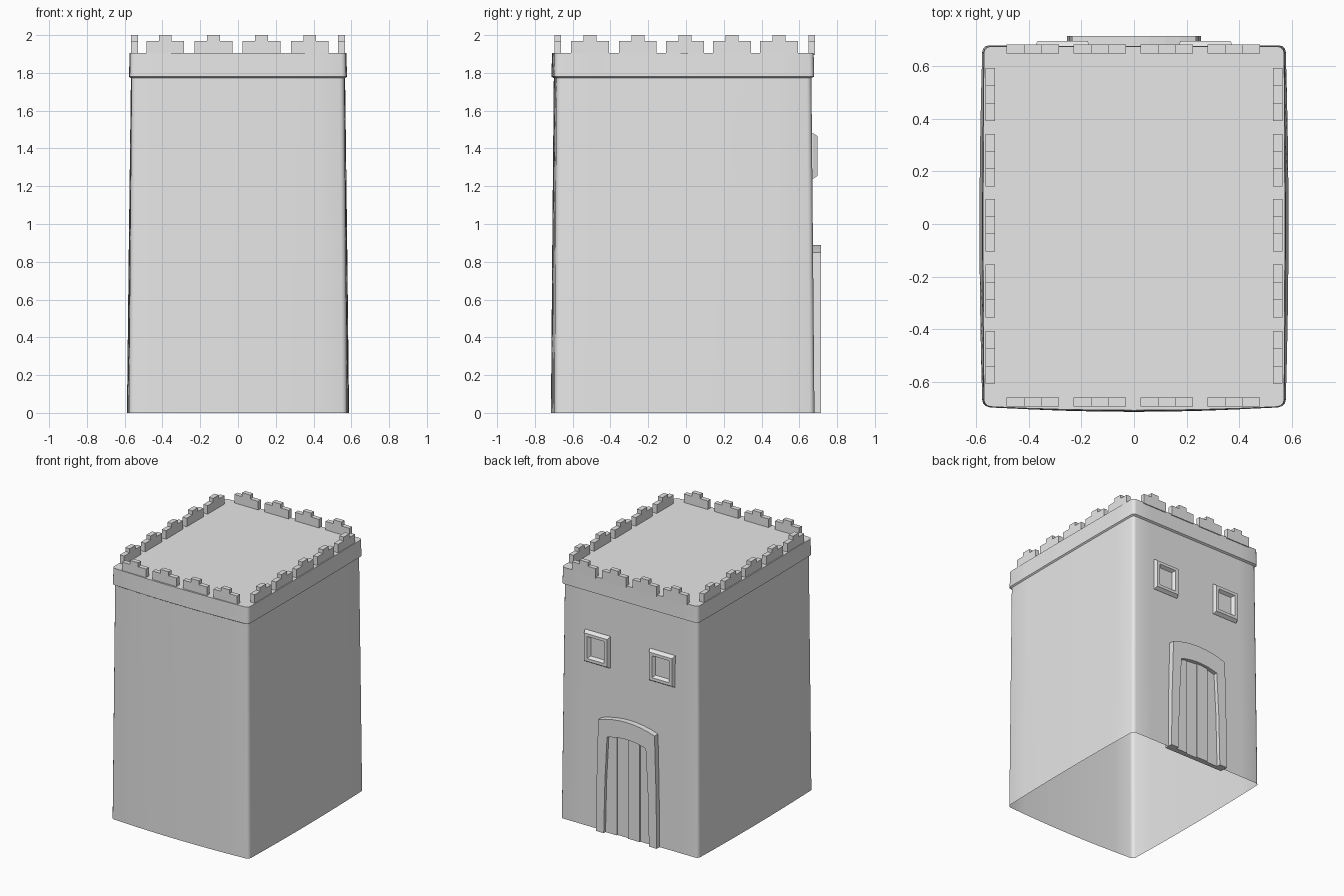
import bpy, bmesh, math

if "Cube" in bpy.data.objects:
    bpy.data.objects.remove(bpy.data.objects["Cube"])

stone = bpy.data.materials.new("pale_grey_stone")
stone.diffuse_color = (0.8, 0.8, 0.8, 1)
stone.use_nodes = True
stone.node_tree.nodes["Principled BSDF"].inputs["Base Color"].default_value = stone.diffuse_color


def finish(name, bm, smooth=False, fix_normals=True):
    if fix_normals:
        bmesh.ops.recalc_face_normals(bm, faces=bm.faces[:])
    mesh = bpy.data.meshes.new(name)
    bm.to_mesh(mesh)
    bm.free()
    mesh.materials.append(stone)
    obj = bpy.data.objects.new(name, mesh)
    bpy.context.collection.objects.link(obj)
    if smooth:
        bpy.ops.object.select_all(action='DESELECT')
        obj.select_set(True)
        bpy.context.view_layer.objects.active = obj
        bpy.ops.object.shade_smooth_by_angle(angle=math.radians(35))
    return obj


def prism(name, outline, place, d0, d1):
    """Extrude a 2D outline between depths d0 and d1; place maps (u, v, d) to xyz."""
    bm = bmesh.new()
    a = [bm.verts.new(place(u, v, d0)) for u, v in outline]
    b = [bm.verts.new(place(u, v, d1)) for u, v in outline]
    bm.faces.new(a)
    bm.faces.new(b[::-1])
    n = len(a)
    for i in range(n):
        j = (i + 1) % n
        bm.faces.new((a[i], b[i], b[j], a[j]))
    return finish(name, bm)


def plan(z, hx, y0, y1, side_bow, front_bow, r=0.025, seg=3, div=8):
    """Rounded rectangle whose front and sides bulge slightly outwards."""
    corners = [(hx - r, y0 + r, -90), (hx - r, y1 - r, 0),
               (-hx + r, y1 - r, 90), (-hx + r, y0 + r, 180)]
    arcs = []
    for cx, cy, start in corners:
        angles = [math.radians(start + 90 * k / seg) for k in range(seg + 1)]
        arcs.append([(cx + r * math.cos(t), cy + r * math.sin(t)) for t in angles])
    pts = []
    for i, arc in enumerate(arcs):
        pts += arc
        p, q = arc[-1], arcs[(i + 1) % 4][0]
        pts += [(p[0] + (q[0] - p[0]) * k / div, p[1] + (q[1] - p[1]) * k / div)
                for k in range(1, div)]
    mid, hy = (y0 + y1) / 2, (y1 - y0) / 2
    out = []
    for x, y in pts:
        bx = x + math.copysign(side_bow * (1 - ((y - mid) / hy) ** 2), x) * (abs(x) > hx - r)
        by = y - front_bow * (1 - (x / hx) ** 2) * (y < y0 + r)
        out.append((bx, by, z))
    return out


# Tower shell: open underneath, projecting parapet band, flat roof
bm = bmesh.new()
levels = [plan(0.0, 0.577, -0.695, 0.68, 0.011, 0.02),
          plan(0.9, 0.57, -0.69, 0.672, 0.008, 0.018),
          plan(1.772, 0.563, -0.685, 0.664, 0.004, 0.015),
          plan(1.780, 0.573, -0.697, 0.678, 0.004, 0.016),
          plan(1.905, 0.571, -0.694, 0.676, 0.003, 0.015)]
rings = [[bm.verts.new(p) for p in level] for level in levels]
for lo, hi in zip(rings, rings[1:]):
    for i in range(len(lo)):
        j = (i + 1) % len(lo)
        bm.faces.new((lo[i], lo[j], hi[j], hi[i]))
bm.faces.new(rings[-1])
finish("tower_walls", bm, smooth=True, fix_normals=False)

# Stepped battlements around the roof edge
step = [(-0.1, 1.895), (0.1, 1.895), (0.1, 1.97), (0.034, 1.97),
        (0.034, 2.0), (-0.034, 2.0), (-0.034, 1.97), (-0.1, 1.97)]
for x in (-0.385, -0.13, 0.125, 0.38):
    for label, d0, d1 in (("front", -0.695, -0.661), ("back", 0.649, 0.683)):
        prism(label + "_merlon", step, lambda u, v, d, x=x: (x + u, d, v), d0, d1)
for y in (-0.508, -0.255, -0.005, 0.243, 0.493):
    for label, s in (("left", -1), ("right", 1)):
        prism(label + "_merlon", step, lambda u, v, d, y=y: (d, y + u, v), s * 0.53, s * 0.566)


def back_place(u, v, d):
    return (u, d, v)


# Door surround with tapered jambs and a shallow arch
def arch(half, spring, rise, n=8):
    return [(half * (1 - 2 * k / n), spring + rise * (1 - (1 - 2 * k / n) ** 2))
            for k in range(n + 1)]


outer = [(0.255, 0.0), (0.248, 0.45)] + arch(0.236, 0.85, 0.04) + [(-0.248, 0.45), (-0.255, 0.0)]
inner = [(0.19, 0.0), (0.18, 0.4)] + arch(0.162, 0.735, 0.025) + [(-0.18, 0.4), (-0.19, 0.0)]
prism("door_frame", outer + inner[::-1], back_place, 0.65, 0.715)

# Door planks at alternating depths
for i in range(4):
    x = -0.1905 + 0.09525 * i
    board = [(x, 0.0), (x + 0.09525, 0.0), (x + 0.09525, 0.77), (x, 0.77)]
    prism("door_plank", board, back_place, 0.65, 0.684 + 0.009 * (i % 2))

# Window surrounds: bevelled frame with a splayed recess and a back panel
for cx in (-0.272, 0.272):
    bm = bmesh.new()
    loops = []
    for w, h, y in ((0.105, 0.12, 0.66), (0.105, 0.12, 0.673), (0.096, 0.105, 0.696),
                    (0.072, 0.083, 0.696), (0.056, 0.07, 0.672)):
        loops.append([bm.verts.new((cx + sx * w, y, 1.36 + sz * h))
                      for sx, sz in ((-1, -1), (1, -1), (1, 1), (-1, 1))])
    for a, b in zip(loops, loops[1:]):
        for i in range(4):
            j = (i + 1) % 4
            bm.faces.new((a[i], a[j], b[j], b[i]))
    bm.faces.new(loops[-1])
    bm.faces.new(loops[0][::-1])
    finish("window_frame", bm)
